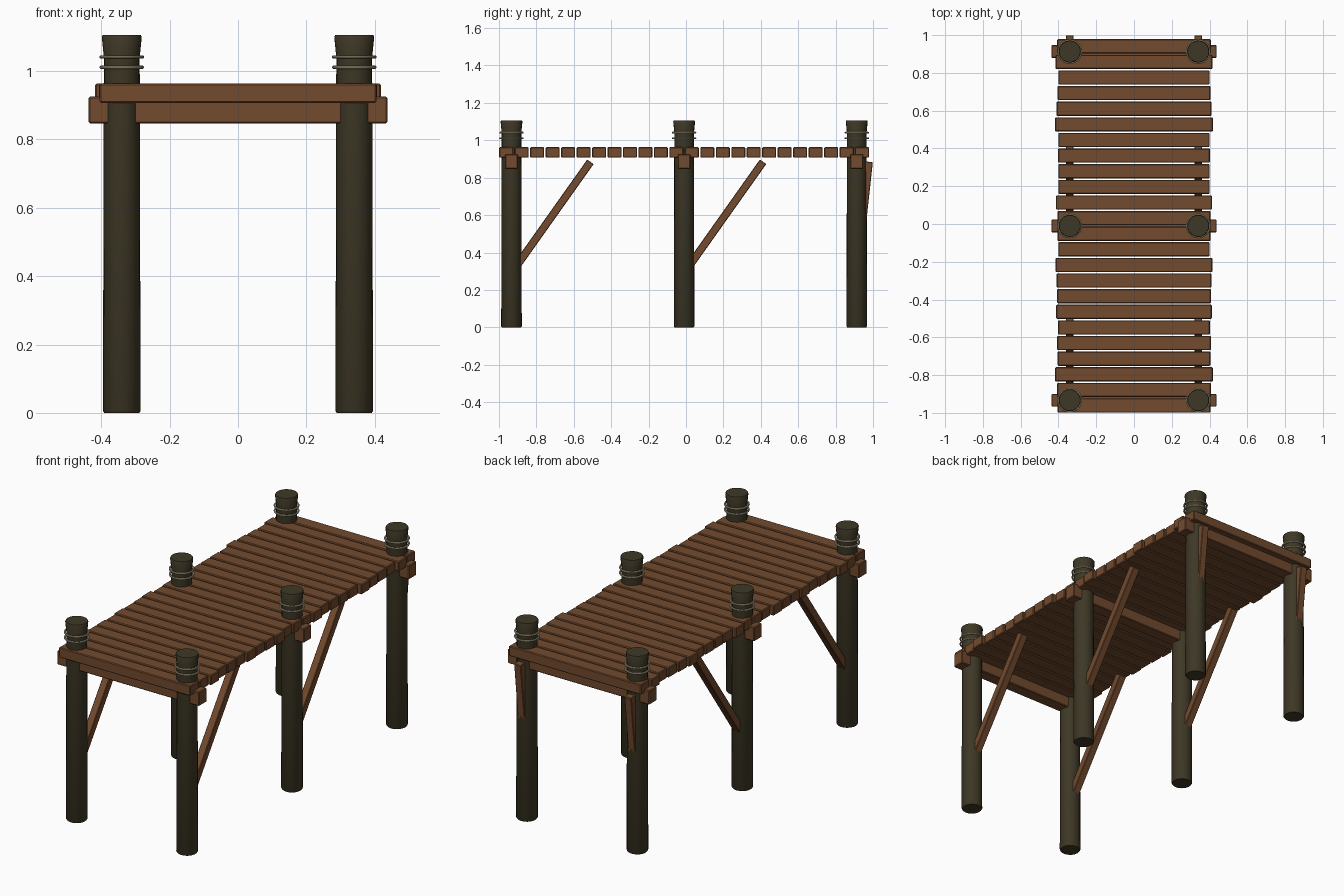
import bpy, bmesh, math
from mathutils import Vector

if "Cube" in bpy.data.objects:
    bpy.data.objects.remove(bpy.data.objects["Cube"])

def material(name, rgb):
    m = bpy.data.materials.new(name)
    m.diffuse_color = (*rgb, 1)
    m.use_nodes = True
    m.node_tree.nodes["Principled BSDF"].inputs["Base Color"].default_value = m.diffuse_color
    return m

WOOD = material("brown_wood", (0.168, 0.069, 0.027))
POST = material("dark_olive_timber", (0.048, 0.039, 0.019))
ROPE = material("pale_rope", (0.50, 0.45, 0.28))

def finish(name, bm, mat, smooth=False):
    bmesh.ops.recalc_face_normals(bm, faces=bm.faces)
    me = bpy.data.meshes.new(name)
    bm.to_mesh(me)
    bm.free()
    me.materials.append(mat)
    ob = bpy.data.objects.new(name, me)
    bpy.context.collection.objects.link(ob)
    if smooth:
        bpy.ops.object.select_all(action='DESELECT')
        ob.select_set(True)
        bpy.context.view_layer.objects.active = ob
        bpy.ops.object.shade_smooth_by_angle(angle=math.radians(40))
    return ob

def box(name, size, loc, bevel=0.004):
    bm = bmesh.new()
    bmesh.ops.create_cube(bm, size=1)
    bmesh.ops.scale(bm, vec=size, verts=bm.verts)
    bmesh.ops.bevel(bm, geom=bm.edges[:], offset=bevel, segments=1, affect='EDGES')
    ob = finish(name, bm, WOOD)
    ob.location = loc
    return ob

def lathe(name, profile, loc, mat, n=20, closed=False):
    # rings of vertices joined by quads; ends capped, or looped into a torus
    bm = bmesh.new()
    rings = [[bm.verts.new((r * math.cos(2 * math.pi * i / n),
                            r * math.sin(2 * math.pi * i / n), z))
              for i in range(n)] for r, z in profile]
    pairs = list(zip(rings, rings[1:]))
    if closed:
        pairs.append((rings[-1], rings[0]))
    else:
        bm.faces.new(rings[0])
        bm.faces.new(rings[-1])
    for a, b in pairs:
        for i in range(n):
            j = (i + 1) % n
            bm.faces.new((a[i], a[j], b[j], b[i]))
    ob = finish(name, bm, mat, True)
    ob.location = loc
    return ob

def brace(name, a, b, width):
    a, b = Vector(a), Vector(b)
    ob = box(name, (width, width, (b - a).length), (a + b) / 2, 0.003)
    ob.rotation_euler = (-math.atan2(b.y - a.y, b.z - a.z), 0, 0)

MID = -0.01          # deck centre; the rear braces stick out past the deck
POST_X = 0.34

# deck planks, front to back, with uneven half lengths
half = [.405, .407, .418, .405, .407, .402, .412, .407, .410, .415, .400, .405,
        .405, .413, .400, .400, .402, .400, .418, .410, .405, .400, .415, .407]
for i, h in enumerate(half):
    box(f"deck_plank_{i + 1}", (2 * h, 0.075, 0.056),
        (0, MID + (i - 11.5) * 0.0827, 0.935))

POST_PROFILE = [(0.051, 0), (0.055, 0.006), (0.0525, 1.04), (0.0585, 1.10), (0.056, 1.105)]
ROPE_PROFILE = [(0.0605 + 0.005 * math.cos(2 * math.pi * k / 8),
                 0.005 * math.sin(2 * math.pi * k / 8)) for k in range(8)]

for row, y in zip(("front", "middle", "back"), (MID - 0.923, MID, MID + 0.923)):
    # cross beam
    box(f"{row}_cross_beam", (0.874, 0.068, 0.078), (0, y, 0.886))
    for side, x in (("left", -POST_X), ("right", POST_X)):
        # pile post with flared head
        lathe(f"{row}_{side}_post", POST_PROFILE, (x, y, 0), POST)
        # rope windings
        for k, z in enumerate((1.011, 1.041)):
            lathe(f"{row}_{side}_rope_{k + 1}", ROPE_PROFILE, (x, y, z), ROPE, 24, True)
        # diagonal brace, cut short at the end of the deck
        brace(f"{row}_{side}_brace", (x, y, 0.29), (x, min(y + 0.422, 0.978), 0.885), 0.042)
